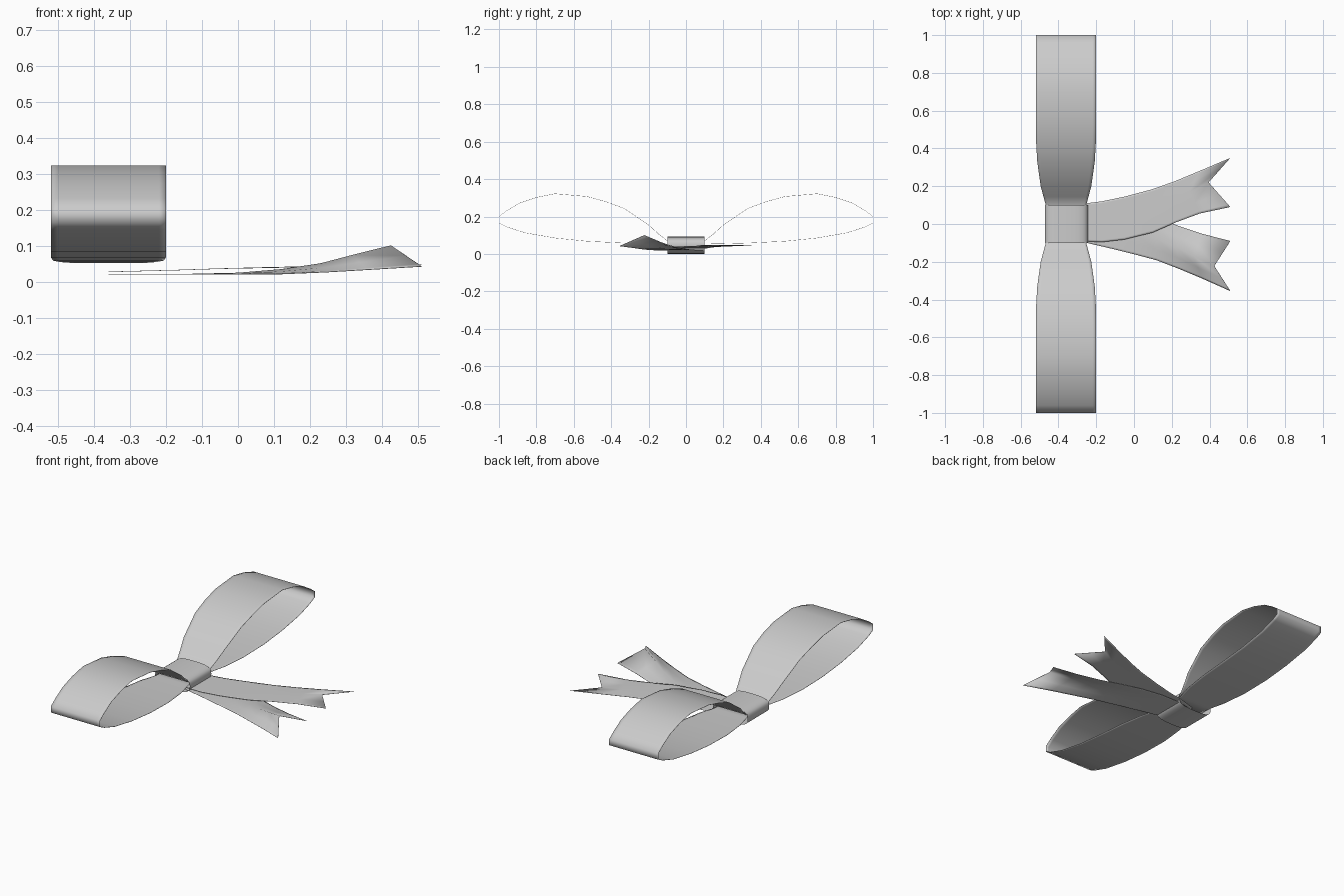
import bpy
import math

CX = -0.36  # x centre of loops and knot


def make(name, rows, closed=False, thin=0.0015):
    """Skin a grid of point rows into a smooth ribbon."""
    n = len(rows[0])
    verts = [p for r in rows for p in r]
    count = len(rows) if closed else len(rows) - 1
    faces = []
    for i in range(count):
        a, b = i * n, ((i + 1) % len(rows)) * n
        faces += [(a + j, a + j + 1, b + j + 1, b + j) for j in range(n - 1)]
    me = bpy.data.meshes.new(name)
    me.from_pydata(verts, [], faces)
    me.update()
    for p in me.polygons:
        p.use_smooth = True
    ob = bpy.data.objects.new(name, me)
    bpy.context.collection.objects.link(ob)
    if thin:
        s = ob.modifiers.new("thickness", 'SOLIDIFY')
        s.thickness = thin
        s.offset = 0
    return ob


def lerp(table, x):
    """Piecewise-linear lookup in (x, value) pairs."""
    for (x0, v0), (x1, v1) in zip(table, table[1:]):
        if x <= x1:
            return v0 + (v1 - v0) * (x - x0) / (x1 - x0)
    return table[-1][1]


# Loops: side profile (y, z) swept across x, pinched toward the knot
profile = [(0.0, 0.063), (0.1, 0.07), (0.145, 0.105), (0.2, 0.155), (0.33, 0.243),
           (0.43, 0.28), (0.53, 0.307), (0.70, 0.322), (0.80, 0.302), (0.89, 0.272),
           (0.96, 0.23), (1.0, 0.2), (1.0, 0.165), (0.96, 0.145), (0.86, 0.113),
           (0.7, 0.085), (0.53, 0.068), (0.35, 0.059), (0.2, 0.055), (0.1, 0.053),
           (0.0, 0.053)]
pinch = [(0, 0.1), (0.1, 0.107), (0.2, 0.134), (0.3, 0.15), (0.4, 0.157), (0.5, 0.16), (1, 0.16)]
for side, label in ((1, "back_loop"), (-1, "front_loop")):
    make(label, [[(CX + s * lerp(pinch, y), side * y, z) for s in (-1, -0.88, 0, 0.88, 1)]
                 for y, z in profile])

# Knot: open flattened band wrapped around the centre
ring = []
for i in range(28):
    a = -2 * math.pi * i / 28
    c, s = math.cos(a), math.sin(a)
    x = CX + 0.002 + 0.114 * math.copysign(abs(c) ** 0.65, c)
    z = 0.046 + 0.046 * math.copysign(abs(s) ** 0.65, s)
    ring.append([(x, -0.1, z), (x, 0.1, z)])
make("knot", ring, closed=True, thin=0)

# Tails: stations (x, inner y, outer y, edge z, centre z), last row notched
tail_back = [(-0.36, -0.07, 0.08, 0.027, 0.027), (-0.25, -0.092, 0.11, 0.03, 0.03),
             (-0.17, -0.096, 0.12, 0.032, 0.032), (-0.05, -0.082, 0.145, 0.036, 0.036),
             (0.1, -0.045, 0.185, 0.039, 0.04), (0.22, 0.008, 0.228, 0.041, 0.042),
             (0.35, 0.056, 0.282, 0.043, 0.044), (0.51, 0.09, 0.35, 0.047, 0.047)]
tail_front = [(-0.36, 0.07, -0.08, 0.02, 0.02), (-0.25, 0.09, -0.10, 0.02, 0.02),
              (-0.13, 0.09, -0.128, 0.02, 0.021), (0.0, 0.07, -0.16, 0.02, 0.024),
              (0.12, 0.035, -0.192, 0.021, 0.034), (0.24, -0.012, -0.238, 0.026, 0.05),
              (0.36, -0.052, -0.288, 0.033, 0.073), (0.51, -0.09, -0.355, 0.042, 0.1)]
for label, tail, depth in (("back_tail", tail_back, 0.115), ("front_tail", tail_front, 0.085)):
    rows = []
    for k, (x, y0, y1, ze, zc) in enumerate(tail):
        row = []
        for t in (0, 0.05, 0.25, 0.5, 0.75, 0.95, 1):
            w = 1 - abs(2 * t - 1)
            cut = depth * w * max(0, (x - 0.2) / 0.31)
            row.append((x - cut, y0 + (y1 - y0) * t, ze + (zc - ze) * w))
        rows.append(row)
    make(label, rows)
